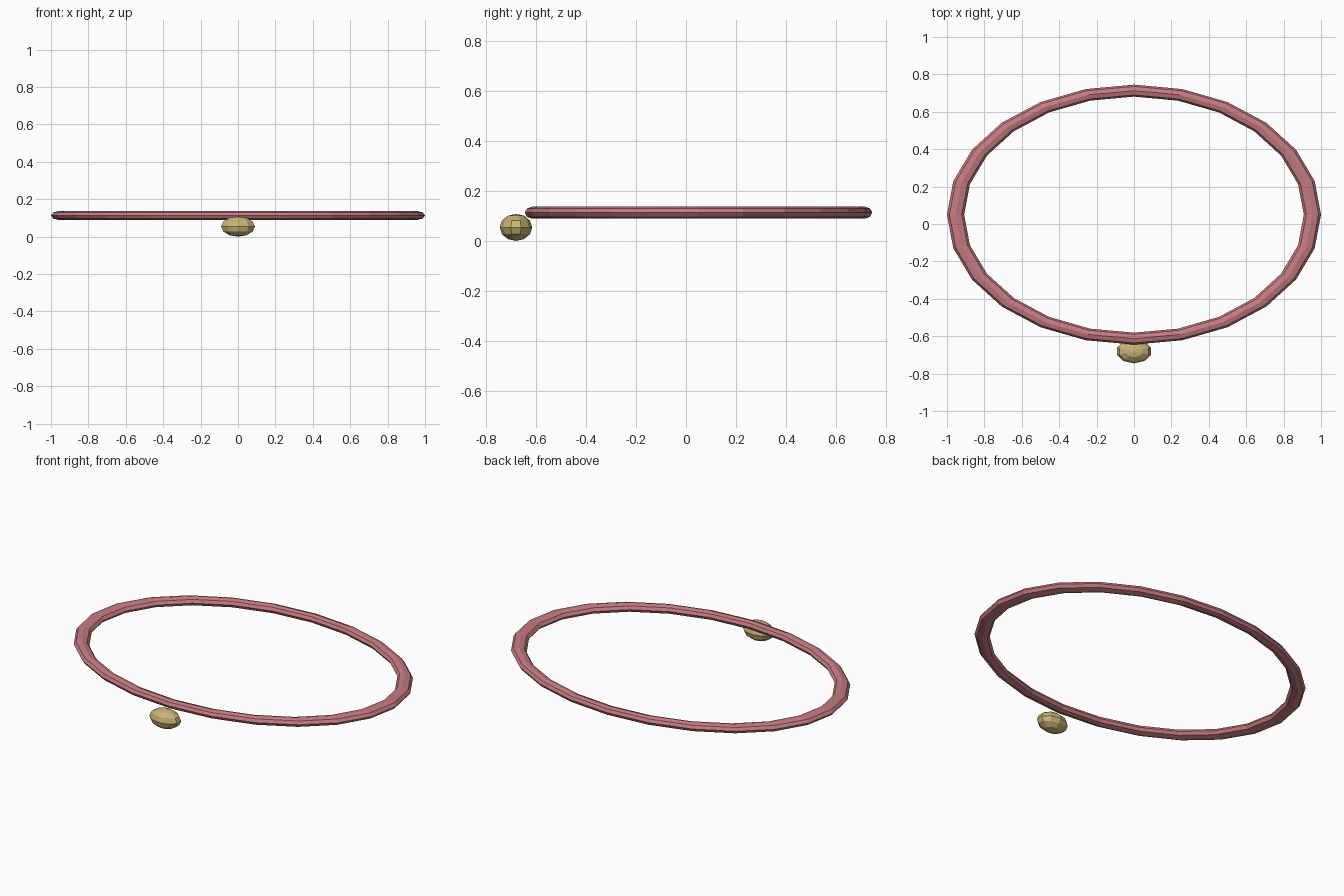
import bpy
import math

cube = bpy.data.objects.get("Cube")
if cube:
    bpy.data.objects.remove(cube, do_unlink=True)


def material(name, rgb):
    mat = bpy.data.materials.new(name)
    mat.use_nodes = True
    colour = (*rgb, 1.0)
    mat.diffuse_color = colour
    mat.node_tree.nodes["Principled BSDF"].inputs["Base Color"].default_value = colour
    return mat


def finish(name, scale, mat):
    obj = bpy.context.object
    obj.name = name
    obj.scale = scale
    bpy.ops.object.transform_apply(location=False, rotation=True, scale=True)
    obj.data.materials.append(mat)
    bpy.ops.object.shade_flat()
    return obj


pink = material("dusty pink", (0.56, 0.20, 0.22))
gold = material("pale gold", (0.58, 0.46, 0.18))

# Oval band: a low-poly ring flattened in y and z
bpy.ops.mesh.primitive_torus_add(
    major_segments=24, minor_segments=8,
    major_radius=0.954, minor_radius=0.046, location=(0, 0.05, 0.113))
finish("collar_band", (1.0, 0.695, 0.53), pink)

# Faceted bead hanging at the front, a vertex facing forward
bpy.ops.mesh.primitive_uv_sphere_add(
    segments=10, ring_count=6, radius=1.0,
    location=(0, -0.68, 0.054), rotation=(0, 0, 0))
finish("bead", (0.095, 0.065, 0.054), gold)
